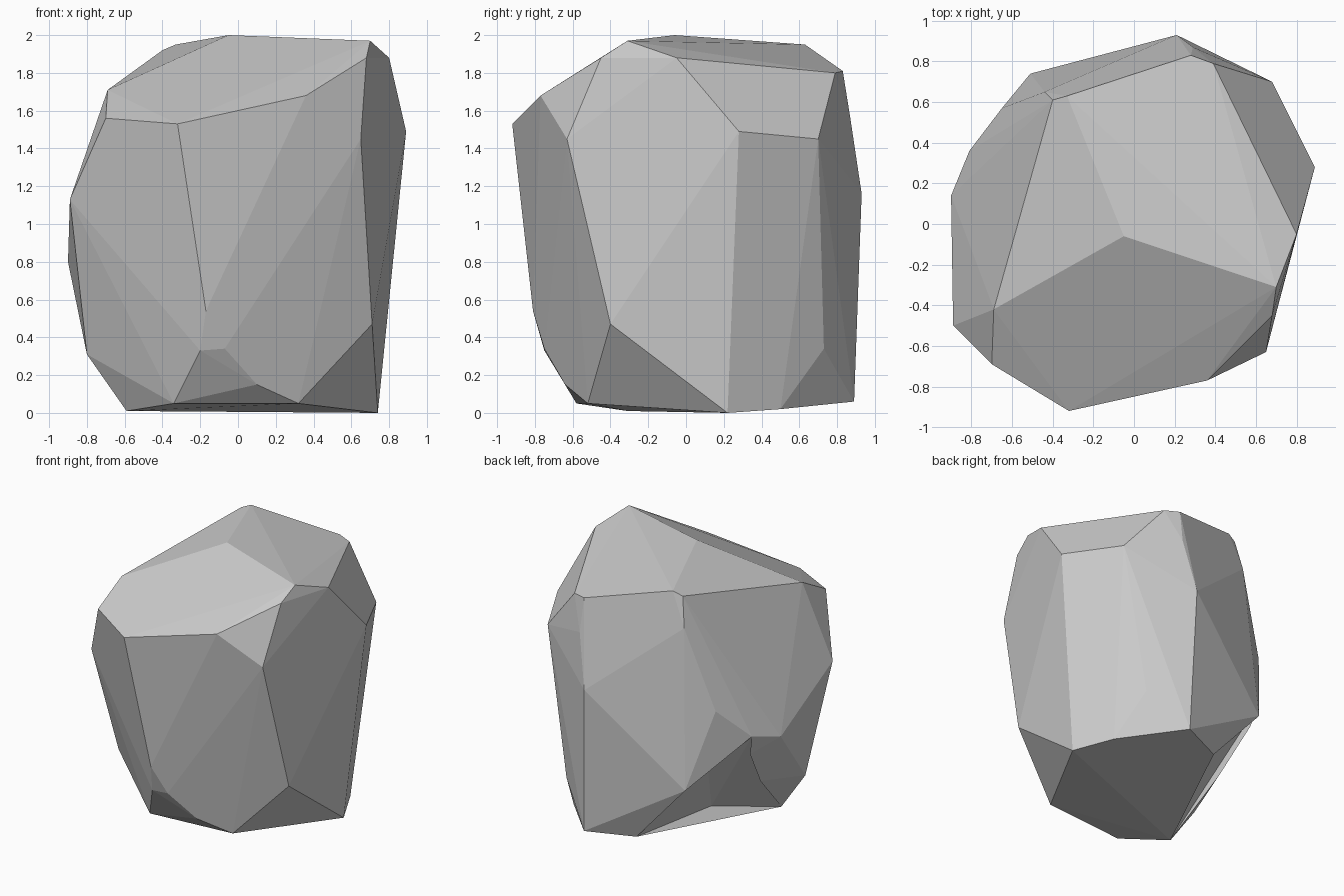
import bpy, bmesh
from math import radians

if "Cube" in bpy.data.objects:
    bpy.data.objects.remove(bpy.data.objects["Cube"])


def hull(name, points):
    """Convex faceted solid around a few corner points."""
    bm = bmesh.new()
    for p in points:
        bm.verts.new(p)
    res = bmesh.ops.convex_hull(bm, input=bm.verts)
    loose = {g for g in res["geom_interior"] + res["geom_unused"]
             if isinstance(g, bmesh.types.BMVert)}
    bmesh.ops.delete(bm, geom=list(loose), context='VERTS')
    bmesh.ops.dissolve_limit(bm, angle_limit=radians(3), verts=bm.verts, edges=bm.edges)
    bmesh.ops.recalc_face_normals(bm, faces=bm.faces)
    me = bpy.data.meshes.new(name)
    bm.to_mesh(me)
    bm.free()
    ob = bpy.data.objects.new(name, me)
    bpy.context.collection.objects.link(ob)
    return ob


# corners of the sloping crown
crown = [(-.05, -.06, 2.0), (.70, -.31, 1.97), (.80, -.05, 1.88), (.39, .79, 1.80),
         (.28, .83, 1.81), (-.33, .63, 1.95), (-.40, .61, 1.92), (-.69, -.42, 1.71),
         (-.70, -.69, 1.56), (-.32, -.92, 1.53), (.36, -.77, 1.68), (.68, -.45, 1.88)]
# corners around the body
side = [(.65, -.63, 1.45), (.89, .28, 1.49), (.68, .70, 1.45), (.29, .87, 1.56),
        (.21, .93, 1.16), (-.44, .65, 1.70), (-.65, .57, 1.09), (-.60, .61, .76),
        (-.81, .36, .86), (-.90, .14, .80), (-.89, -.50, 1.13)]
# corners of the chipped foot
foot = [(-.51, .74, .51), (-.80, -.30, .31), (-.59, -.31, .01), (-.34, -.58, .05),
        (-.20, -.75, .33), (-.07, -.75, .34), (-.17, -.81, .54), (.10, -.64, .15),
        (.32, -.52, .05), (.71, -.40, .47), (.74, .22, 0), (.60, .50, .02),
        (.50, .73, .34), (.24, .89, .06), (-.10, .74, .05)]
rock = hull("rock", crown + side + foot)

# shallow hollow under the back left
hollow = hull("hollow_cutter", [side[8], side[7], foot[0], foot[14], foot[2],
                                (-.53, .37, .42), (-.32, .15, .12), (-.6, .45, -.1)])
mod = rock.modifiers.new("hollow", 'BOOLEAN')
mod.operation = 'DIFFERENCE'
mod.solver = 'EXACT'
mod.object = hollow
bpy.context.view_layer.objects.active = rock
bpy.ops.object.modifier_apply(modifier=mod.name)
bpy.data.objects.remove(hollow)
